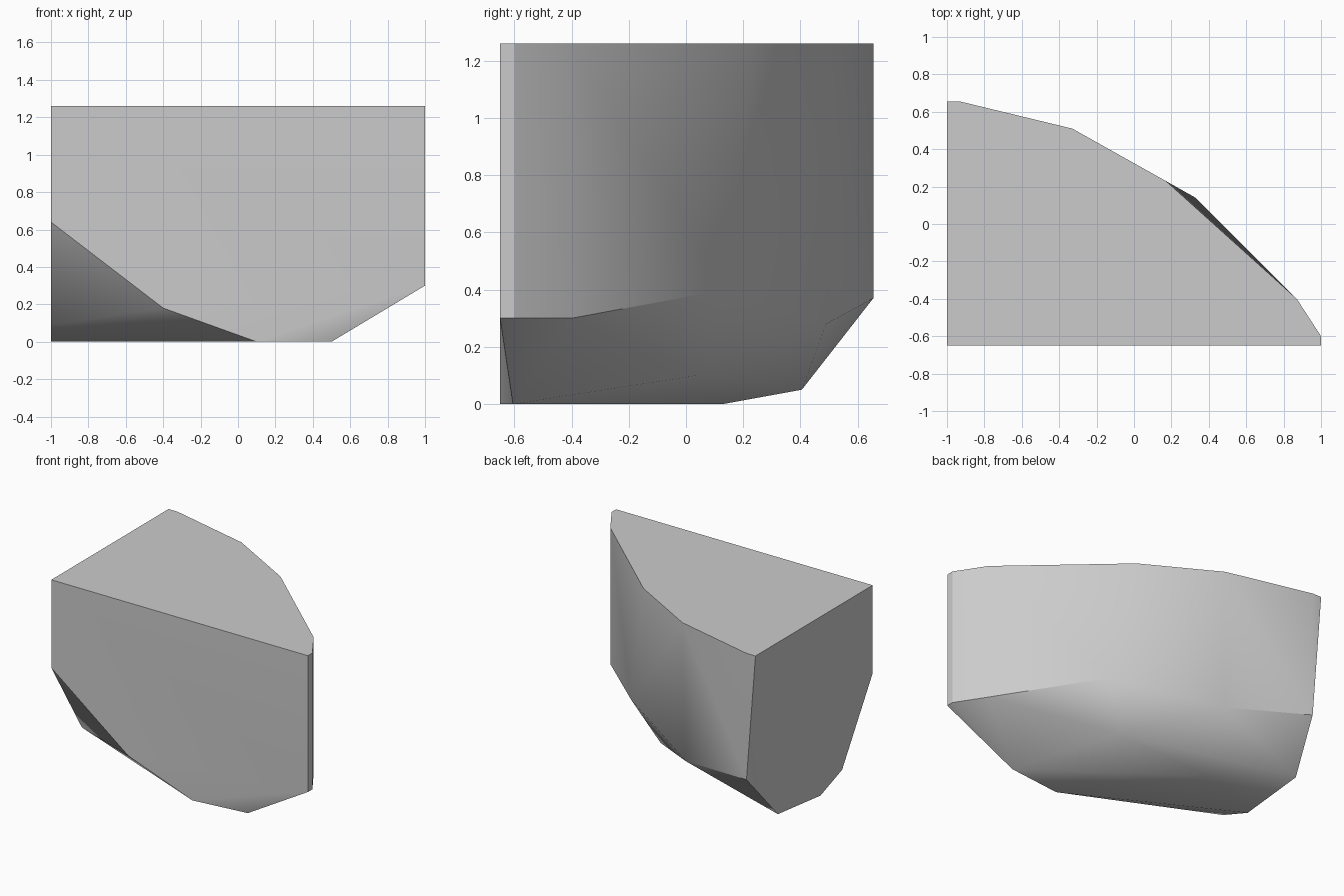
import bpy
import bmesh
import math

# Remove the default cube
cube = bpy.data.objects.get("Cube")
if cube:
    bpy.data.objects.remove(cube, do_unlink=True)

# Stone material
stone = bpy.data.materials.new("light_grey_stone")
stone.use_nodes = True
grey = (0.6, 0.6, 0.6, 1.0)
stone.diffuse_color = grey
stone.node_tree.nodes["Principled BSDF"].inputs["Base Color"].default_value = grey

LEFT, RIGHT, FRONT, BACK = -1.0, 1.0, -0.65, 0.655
TOP = 1.26

# Flat top outline
top_outline = [
    (LEFT, FRONT), (RIGHT, FRONT), (RIGHT, -0.6), (0.87, -0.4),
    (0.17, 0.23), (-0.33, 0.51), (-0.93, BACK), (LEFT, BACK),
]

# Lower rim of the upright walls
wall_rim = [
    (LEFT, FRONT, 0.64), (-0.4, FRONT, 0.18), (RIGHT, FRONT, 0.3),
    (RIGHT, -0.6, 0.3), (0.87, -0.4, 0.3), (0.33, 0.14, 0.4),
    (-0.34, 0.49, 0.28), (-0.93, BACK, 0.37),
]

# Chipped corners of the underside
underside = [
    (LEFT, -0.31, 0.09), (LEFT, 0.405, 0.05), (0.17, 0.04, 0.1),
]

# Resting base on the ground
base = [(LEFT, -0.07), (0.1, FRONT), (0.5, -0.605), (-0.52, 0.13)]

# Wrap the corners into one faceted boulder
bm = bmesh.new()
corners = [(x, y, TOP) for x, y in top_outline]
corners += wall_rim + underside
corners += [(x, y, 0) for x, y in base]
for corner in corners:
    bm.verts.new(corner)
hull = bmesh.ops.convex_hull(bm, input=bm.verts[:])
spare = {v for v in hull["geom_interior"] + hull["geom_unused"]
         if isinstance(v, bmesh.types.BMVert)}
if spare:
    bmesh.ops.delete(bm, geom=list(spare), context="VERTS")

# Merge the coplanar triangles of the flat sides
bmesh.ops.dissolve_limit(bm, angle_limit=math.radians(0.5),
                         verts=bm.verts[:], edges=bm.edges[:])
bmesh.ops.recalc_face_normals(bm, faces=bm.faces[:])

mesh = bpy.data.meshes.new("rock_chunk")
bm.to_mesh(mesh)
bm.free()
mesh.materials.append(stone)
rock = bpy.data.objects.new("rock_chunk", mesh)
bpy.context.collection.objects.link(rock)

# Soften the gentle facets, keep the broken edges sharp
bpy.ops.object.select_all(action="DESELECT")
rock.select_set(True)
bpy.context.view_layer.objects.active = rock
bpy.ops.object.shade_smooth_by_angle(angle=math.radians(30))
